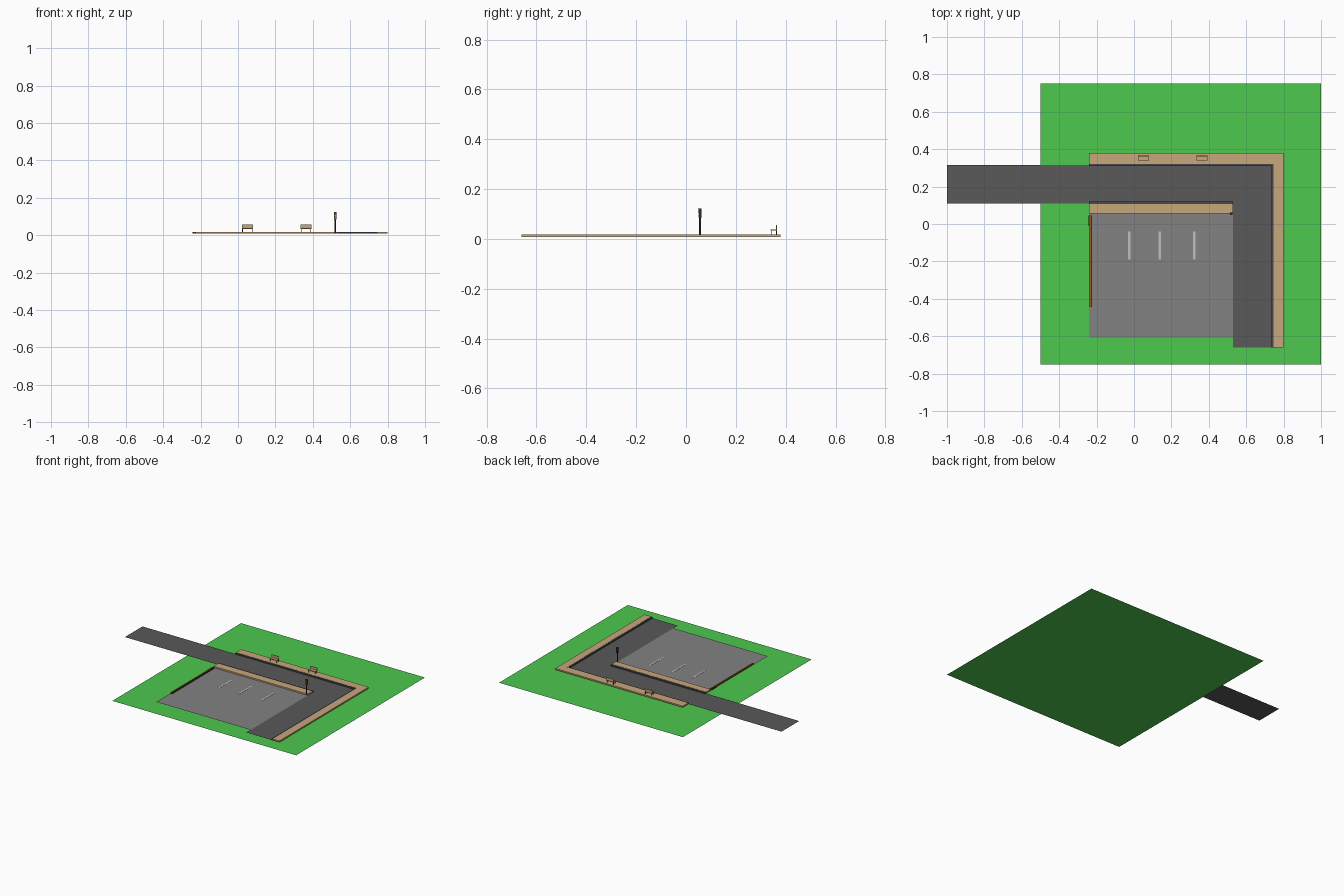
import bpy, bmesh, math
from mathutils import Matrix, Vector

if "Cube" in bpy.data.objects:
    bpy.data.objects.remove(bpy.data.objects["Cube"])


def material(name, rgb):
    m = bpy.data.materials.new(name)
    m.diffuse_color = (*rgb, 1)
    m.use_nodes = True
    m.node_tree.nodes["Principled BSDF"].inputs["Base Color"].default_value = m.diffuse_color
    return m


GRASS = material("grass green", (0.075, 0.58, 0.075))
ASPHALT = material("dark asphalt", (0.1, 0.1, 0.1))
LOT = material("light asphalt", (0.225, 0.225, 0.225))
TAN = material("tan paving", (0.58, 0.385, 0.2))
WHITE = material("line white", (0.52, 0.52, 0.52))
BROWN = material("wood brown", (0.3, 0.11, 0.01))
CURB = material("curb grey", (0.065, 0.065, 0.07))
DARK = material("metal dark", (0.03, 0.03, 0.03))
YELLOW = material("lamp yellow", (0.6, 0.42, 0.03))
RED = material("lamp red", (0.5, 0.03, 0.02))


def finish(name, bm, mat):
    bmesh.ops.recalc_face_normals(bm, faces=bm.faces)
    me = bpy.data.meshes.new(name)
    bm.to_mesh(me)
    bm.free()
    me.materials.append(mat)
    ob = bpy.data.objects.new(name, me)
    bpy.context.collection.objects.link(ob)
    return ob


def slab(name, pts, z0, z1, mat):
    """Outline polygon, flat sheet when z0 == z1, otherwise a solid."""
    bm = bmesh.new()
    f = bm.faces.new([bm.verts.new((x, y, z0)) for x, y in pts])
    if z1 > z0:
        ext = bmesh.ops.extrude_face_region(bm, geom=[f])
        vs = [g for g in ext["geom"] if isinstance(g, bmesh.types.BMVert)]
        bmesh.ops.translate(bm, verts=vs, vec=(0, 0, z1 - z0))
    return finish(name, bm, mat)


def box(name, x0, x1, y0, y1, z0, z1, mat):
    return slab(name, [(x0, y0), (x1, y0), (x1, y1), (x0, y1)], z0, z1, mat)


def cylinder(name, centre, r, depth, mat, axis="Z", sides=12):
    bm = bmesh.new()
    rot = Matrix.Rotation(math.pi / 2, 4, "X") if axis == "Y" else Matrix()
    bmesh.ops.create_cone(bm, cap_ends=True, segments=sides, radius1=r, radius2=r,
                          depth=depth, matrix=Matrix.Translation(Vector(centre)) @ rot)
    return finish(name, bm, mat)


G = 0.008   # level of the paved sheets
T = 0.018   # top of the pavements

# Ground, road and parking lot
box("lawn", -0.5, 1.0, -0.75, 0.75, 0, 0, GRASS)
slab("road", [(-1, 0.11), (0.53, 0.11), (0.53, -0.66), (0.74, -0.66),
              (0.74, 0.315), (-1, 0.315)], G, G, ASPHALT)
box("parking_lot", -0.24, 0.53, -0.61, 0.11, G, G, LOT)
for i, x in enumerate((-0.025, 0.138, 0.322)):
    box(f"parking_line_{i + 1}", x - 0.006, x + 0.006, -0.19, -0.04, G, G + 0.001, WHITE)

# Outer pavement with its kerb, both L shaped
slab("outer_pavement", [(-0.24, 0.32), (0.745, 0.32), (0.745, -0.66), (0.8, -0.66),
                        (0.8, 0.38), (-0.24, 0.38)], G, T, TAN)
slab("outer_curb", [(-0.24, 0.311), (0.735, 0.311), (0.735, -0.66), (0.745, -0.66),
                    (0.745, 0.32), (-0.24, 0.32)], G, T - 0.001, CURB)

# Inner pavement strip with its kerb
box("inner_pavement", -0.24, 0.53, 0.055, 0.108, G, T, TAN)
box("inner_curb", -0.24, 0.53, 0.108, 0.12, G, T - 0.001, CURB)

# Low wooden barrier beside the lot
box("barrier_plank", -0.237, -0.229, -0.445, 0.045, G, T, BROWN)
box("barrier_edge", -0.229, -0.225, -0.445, 0.045, G, T - 0.004, DARK)
box("barrier_end", -0.242, -0.237, -0.01, 0.045, G, T - 0.002, DARK)

# Benches on the outer pavement
for i, x in enumerate((0.05, 0.363)):
    n = f"bench_{i + 1}_"
    box(n + "seat", x - 0.029, x + 0.029, 0.339, 0.362, 0.034, 0.038, TAN)
    box(n + "back", x - 0.029, x + 0.029, 0.362, 0.366, 0.034, 0.056, TAN)
    for s in (-1, 1):
        lx = x + s * 0.026
        for j, y in enumerate((0.341, 0.362)):
            box(f"{n}leg_{s}_{j}", lx - 0.0015, lx + 0.0015, y, y + 0.003, T, 0.034, DARK)

# Traffic light at the corner
px, py = 0.52, 0.057
cylinder("signal_pole", (px, py, 0.052), 0.004, 0.088, DARK)
box("signal_housing", px - 0.006, px + 0.006, py - 0.005, py + 0.005, 0.084, 0.123, DARK)
for name, z, mat in (("green", 0.091, GRASS), ("yellow", 0.1035, YELLOW), ("red", 0.116, RED)):
    cylinder(f"signal_{name}_lamp", (px, py - 0.0055, z), 0.005, 0.002, mat, "Y")
    box(f"signal_{name}_hood", px - 0.005, px + 0.005, py - 0.009, py - 0.005,
        z + 0.005, z + 0.006, DARK)
